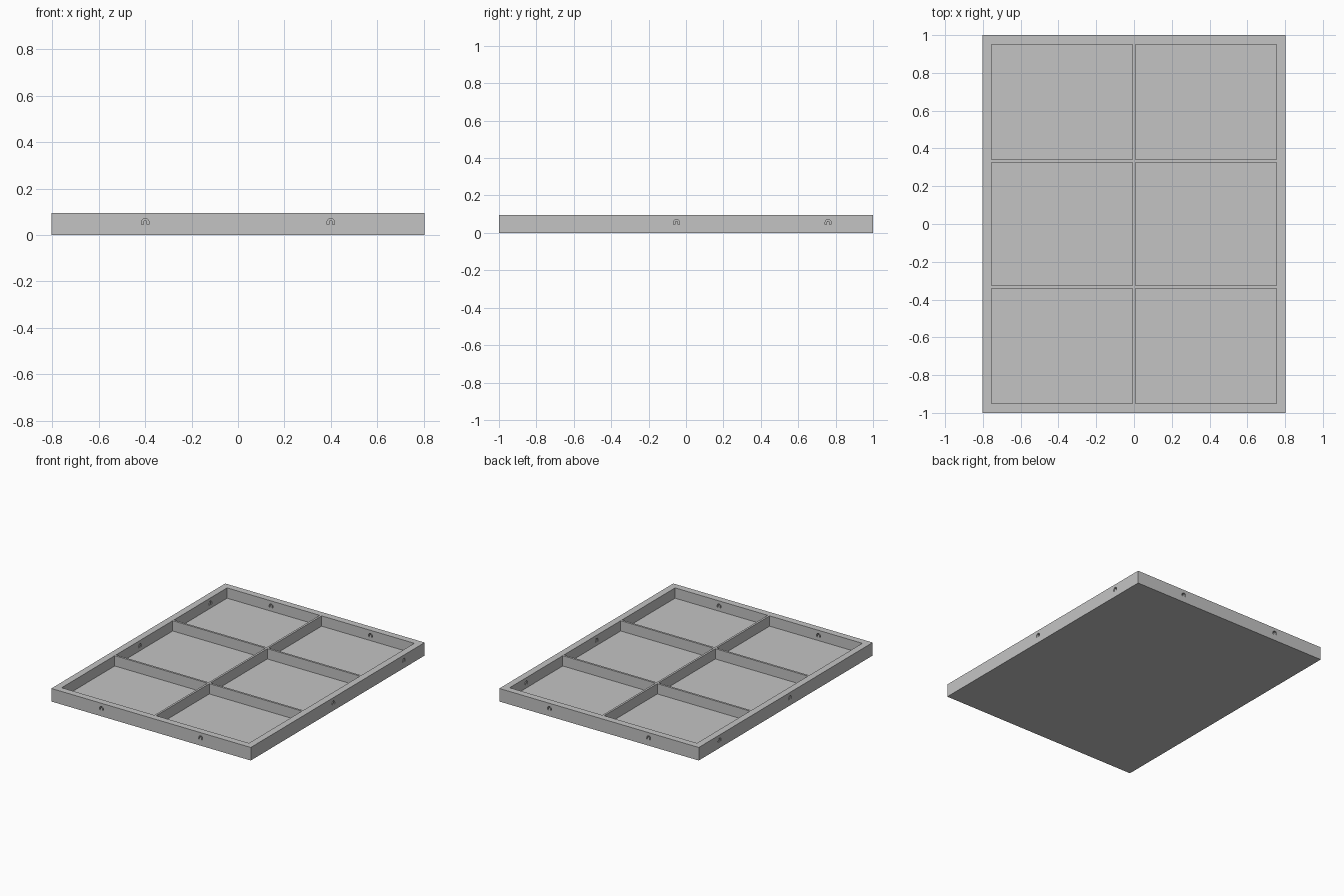
import bpy, bmesh, math
from mathutils import Matrix, Vector

cube = bpy.data.objects.get("Cube")
if cube:
    bpy.data.objects.remove(cube, do_unlink=True)

HALF_X, HALF_Y, HEIGHT = 0.803, 1.0, 0.095
RIM, RIB, FLOOR = 0.049, 0.015, 0.02
COLUMNS, ROWS = 2, 3

grey = bpy.data.materials.new("plain_grey")
grey.use_nodes = True
colour = (0.55, 0.55, 0.55, 1)
grey.diffuse_color = colour
grey.node_tree.nodes["Principled BSDF"].inputs["Base Color"].default_value = colour


def add_box(bm, low, high):
    low, high = Vector(low), Vector(high)
    matrix = Matrix.Translation((low + high) / 2) @ Matrix.Diagonal((*(high - low), 1))
    bmesh.ops.create_cube(bm, size=1, matrix=matrix)


def add_slot(bm, centre, angle, outer=0.016, inner=0.008, leg=0.011, steps=10):
    """Arched slot, extruded through the rim along its local y."""
    arc = [math.pi * i / steps for i in range(steps + 1)]
    ring = [(outer, -leg)] + [(outer * math.cos(a), outer * math.sin(a)) for a in arc]
    ring += [(-outer, -leg), (-inner, -leg)]
    ring += [(-inner * math.cos(a), inner * math.sin(a)) for a in arc] + [(inner, -leg)]
    place = Matrix.Translation(centre) @ Matrix.Rotation(angle, 4, 'Z')
    depth = RIM * 0.7
    front = [bm.verts.new(place @ Vector((u, -depth, w))) for u, w in ring]
    back = [bm.verts.new(place @ Vector((u, depth, w))) for u, w in ring]
    bm.faces.new(front)
    bm.faces.new(back[::-1])
    for i in range(len(ring)):
        j = (i + 1) % len(ring)
        bm.faces.new((front[j], front[i], back[i], back[j]))


def make_object(name, bm):
    bmesh.ops.recalc_face_normals(bm, faces=bm.faces)
    mesh = bpy.data.meshes.new(name)
    bm.to_mesh(mesh)
    bm.free()
    mesh.materials.append(grey)
    obj = bpy.data.objects.new(name, mesh)
    bpy.context.collection.objects.link(obj)
    return obj


def cut(target, cutter):
    mod = target.modifiers.new("cut", 'BOOLEAN')
    mod.operation, mod.solver, mod.object = 'DIFFERENCE', 'EXACT', cutter
    graph = bpy.context.evaluated_depsgraph_get()
    mesh = bpy.data.meshes.new_from_object(target.evaluated_get(graph))
    target.modifiers.clear()
    target.data = mesh
    bpy.data.objects.remove(cutter, do_unlink=True)


# Solid slab
bm = bmesh.new()
add_box(bm, (-HALF_X, -HALF_Y, 0), (HALF_X, HALF_Y, HEIGHT))
tray = make_object("divided_tray", bm)

# Six pockets, leaving the rim and thin ribs
bm = bmesh.new()
width = (2 * (HALF_X - RIM) - RIB * (COLUMNS - 1)) / COLUMNS
# The middle row is longer: ribs sit at thirds of the whole tray
rib_y = 2 * HALF_Y / ROWS / 2
rows = [(-HALF_Y + RIM, -rib_y - RIB / 2), (-rib_y + RIB / 2, rib_y - RIB / 2),
        (rib_y + RIB / 2, HALF_Y - RIM)]
for c in range(COLUMNS):
    x = -HALF_X + RIM + c * (width + RIB)
    for y0, y1 in rows:
        add_box(bm, (x, y0, FLOOR), (x + width, y1, HEIGHT + 0.05))
cut(tray, make_object("pocket_cutter", bm))

# Arched slots through the rim
bm = bmesh.new()
slot_z = 0.056
for side in (-1, 1):
    for x in (-0.4, 0.4):
        add_slot(bm, (x, side * (HALF_Y - RIM / 2), slot_z), 0)
    for y in (-0.05, 0.76):
        add_slot(bm, (side * (HALF_X - RIM / 2), y, slot_z), math.pi / 2)
cut(tray, make_object("slot_cutter", bm))
